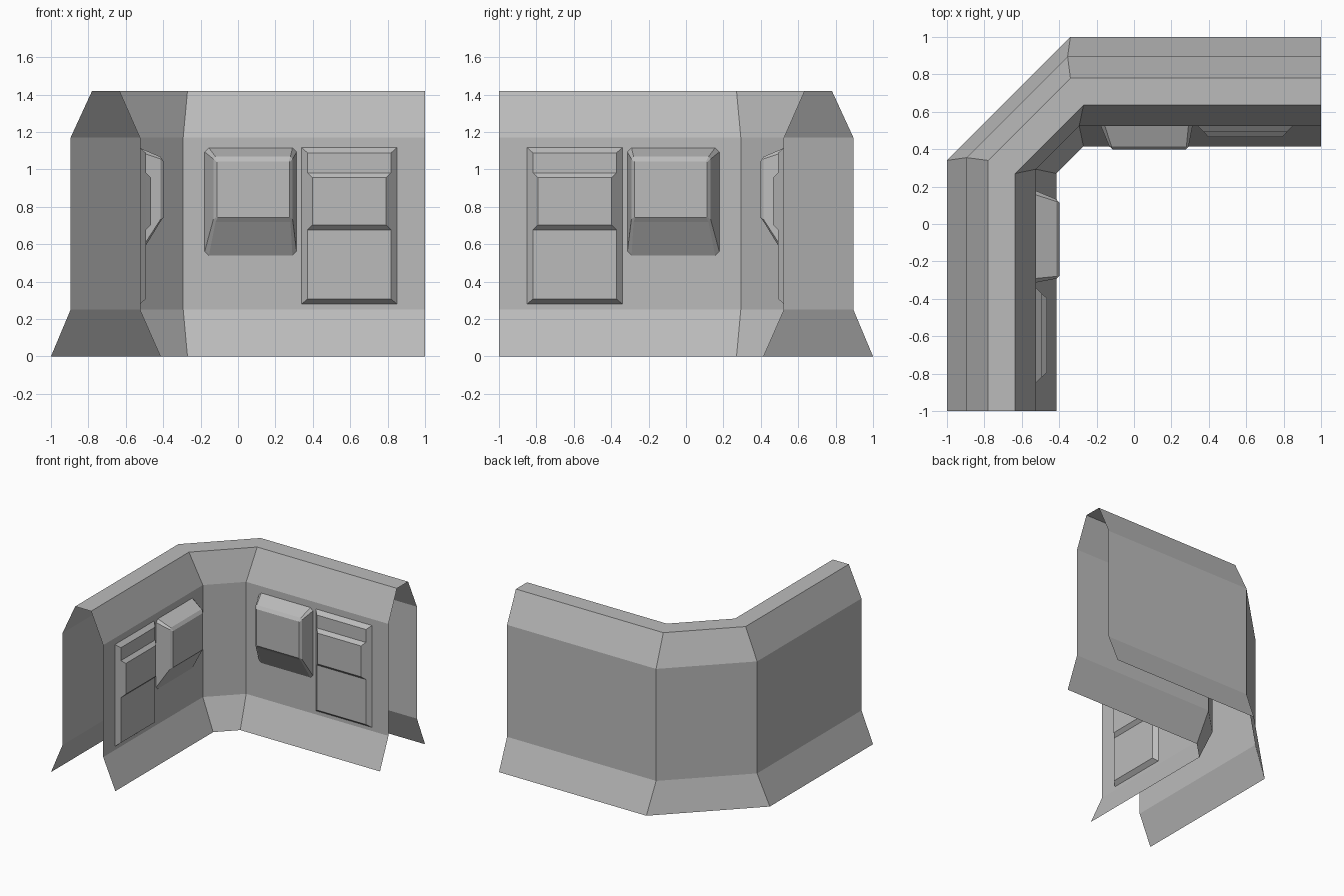
import bpy
import bmesh

cube = bpy.data.objects.get("Cube")
if cube:
    bpy.data.objects.remove(cube, do_unlink=True)

GREY = (0.5, 0.5, 0.5, 1.0)
grey = bpy.data.materials.new("plain grey")
grey.use_nodes = True
grey.diffuse_color = GREY
grey.node_tree.nodes["Principled BSDF"].inputs["Base Color"].default_value = GREY


def finish(name, bm):
    mesh = bpy.data.meshes.new(name)
    bm.to_mesh(mesh)
    bm.free()
    mesh.materials.append(grey)
    obj = bpy.data.objects.new(name, mesh)
    bpy.context.collection.objects.link(obj)
    return obj


def bridge(bm, lower, upper, closed):
    """Join two rows of vertices with quads."""
    n = len(lower)
    for i in range(n if closed else n - 1):
        j = (i + 1) % n
        bm.faces.new((lower[i], lower[j], upper[j], upper[i]))


# Hollow corner wall: cross-section swept round a cut corner, open at ends and base
# Each entry: distance from centre, corner position along the wall, height
section = [(1.0, 0.34, 0.0), (0.895, 0.355, 0.25), (0.895, 0.355, 1.17),
           (0.78, 0.34, 1.42), (0.635, 0.27, 1.42), (0.525, 0.293, 1.17),
           (0.525, 0.293, 0.25), (0.415, 0.27, 0.0)]
bm = bmesh.new()
rows = [[bm.verts.new((x, y, z)) for x, y in ((-a, -1), (-a, b), (-b, a), (1, a))]
        for a, b, z in section]
for lower, upper in zip(rows, rows[1:]):
    # reversed rows keep the normals facing out of the hollow wall
    bridge(bm, lower[::-1], upper[::-1], False)
bmesh.ops.reverse_faces(bm, faces=bm.faces[:])
bmesh.ops.recalc_face_normals(bm, faces=bm.faces[:])
bm.faces.ensure_lookup_table()
if bm.faces[0].normal.x + bm.faces[0].normal.y < 0 and bm.faces[2].normal.y < 0:
    bmesh.ops.reverse_faces(bm, faces=bm.faces[:])
finish("corner_wall", bm)


def ring(bm, x0, x1, z0, z1, y, c):
    """Rectangle facing -y, with corners cut by c."""
    if c:
        pts = [(x0 + c, z0), (x1 - c, z0), (x1, z0 + c), (x1, z1 - c),
               (x1 - c, z1), (x0 + c, z1), (x0, z1 - c), (x0, z0 + c)]
    else:
        pts = [(x0, z0), (x1, z0), (x1, z1), (x0, z1)]
    return [bm.verts.new((x, y, z)) for x, z in pts]


def raised_panel(name, rings):
    """Loft a raised panel on the back wall and its mirror on the side wall."""
    for side in ("back", "side"):
        bm = bmesh.new()
        loops = [ring(bm, *r) for r in rings]
        for lower, upper in zip(loops, loops[1:]):
            bridge(bm, lower, upper, True)
        bm.faces.new(loops[-1])
        if side == "side":
            for v in bm.verts:
                v.co.x, v.co.y = -v.co.y, -v.co.x
            bmesh.ops.reverse_faces(bm, faces=bm.faces[:])
        finish(f"{side}_{name}", bm)


# Deep box with a sloping underside and bevelled front
raised_panel("wall_box", [(-0.178, 0.313, 0.54, 1.115, 0.525, 0.022),
                          (-0.132, 0.292, 0.72, 1.068, 0.415, 0.012),
                          (-0.112, 0.276, 0.743, 1.043, 0.398, 0.004)])
# Tall flat panel
raised_panel("tall_panel", [(0.34, 0.85, 0.28, 1.117, 0.525, 0),
                            (0.372, 0.818, 0.307, 1.088, 0.492, 0)])
# Smaller plate on the tall panel
raised_panel("upper_plate", [(0.372, 0.818, 0.677, 0.982, 0.492, 0),
                             (0.398, 0.792, 0.703, 0.956, 0.465, 0)])
